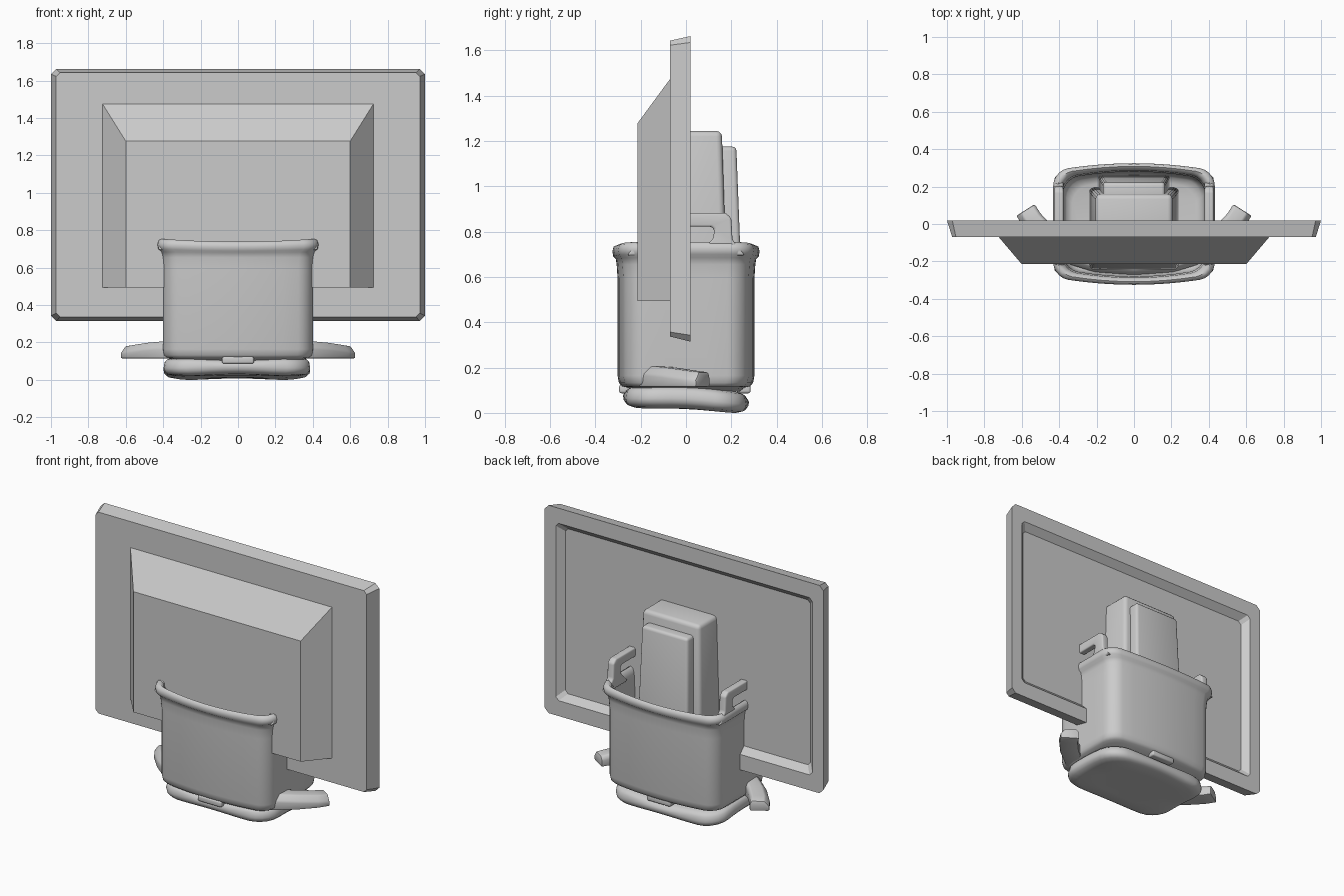
import bpy, bmesh, math
from mathutils import Vector

if "Cube" in bpy.data.objects:
    bpy.data.objects.remove(bpy.data.objects["Cube"])


def make(name, bm, smooth=None, bevel=0.0, segs=3):
    bmesh.ops.recalc_face_normals(bm, faces=bm.faces)
    me = bpy.data.meshes.new(name)
    bm.to_mesh(me)
    bm.free()
    ob = bpy.data.objects.new(name, me)
    bpy.context.collection.objects.link(ob)
    bpy.context.view_layer.objects.active = ob
    bpy.ops.object.select_all(action='DESELECT')
    ob.select_set(True)
    if bevel:
        m = ob.modifiers.new("bevel", 'BEVEL')
        m.width, m.segments, m.limit_method = bevel, segs, 'ANGLE'
        bpy.ops.object.modifier_apply(modifier=m.name)
    if smooth:
        bpy.ops.object.shade_smooth_by_angle(angle=math.radians(smooth))
    return ob


def loft(name, rings, **kw):
    """Skin a list of equal-length closed rings and cap both ends."""
    bm = bmesh.new()
    vs = [[bm.verts.new(p) for p in r] for r in rings]
    n = len(vs[0])
    for a, b in zip(vs, vs[1:]):
        for i in range(n):
            j = (i + 1) % n
            bm.faces.new((a[i], a[j], b[j], b[i]))
    bm.faces.new(vs[0])
    bm.faces.new(vs[-1])
    return make(name, bm, **kw)


def rect_y(x, z0, z1, y, c=0.0):
    """Rectangle in the xz plane with chamfered corners."""
    if not c:
        return [(-x, y, z0), (x, y, z0), (x, y, z1), (-x, y, z1)]
    return [(-x + c, y, z0), (x - c, y, z0), (x, y, z0 + c), (x, y, z1 - c),
            (x - c, y, z1), (-x + c, y, z1), (-x, y, z1 - c), (-x, y, z0 + c)]


def rect_z(x, y0, y1, z):
    return [(-x, y0, z), (x, y0, z), (x, y1, z), (-x, y1, z)]


def oval(hx, hy, z, r=0.08, bulge=0.04, dip=0.0):
    """Rounded rectangle whose long sides bow outward by bulge."""
    flat = hy - bulge
    r = min(r, flat * 0.9)
    pts = []
    for sx, sy, a0 in ((1, 1, 0), (-1, 1, 90), (-1, -1, 180), (1, -1, 270)):
        for k in range(6):
            a = math.radians(a0 + 18 * k)
            pts.append((sx * (hx - r) + r * math.cos(a), sy * (flat - r) + r * math.sin(a)))
        if a0 in (0, 180):      # long side
            pts += [(sx * (hx - r) * t, sy * flat) for t in (0.75, 0.5, 0.25, 0, -0.25, -0.5, -0.75)]
        else:                   # short side
            pts += [(sx * hx, sy * (flat - r) * t) for t in (0.5, 0, -0.5)]
    out = []
    for x, y in pts:
        f = 1 - (x / hx) ** 2
        out.append((x, y + bulge * f * y / flat, z - dip * f))
    return out


# Display panel: tapered slab with chamfered corners and a recessed screen
loft("display_panel", [
    rect_y(0.972, 0.342, 1.648, -0.07, 0.02),
    rect_y(1.0, 0.32, 1.668, 0.02, 0.028),
    rect_y(0.92, 0.42, 1.57, 0.02, 0.02),
    rect_y(0.88, 0.46, 1.53, -0.02, 0.02)])

# Housing on the other face of the panel, flat underneath
loft("display_housing", [
    rect_y(0.725, 0.5, 1.482, -0.068),
    rect_y(0.60, 0.5, 1.282, -0.215)])

# Stand column with a raised cover plate
loft("stand_column", [rect_z(0.24, -0.25, 0.195, 0.13), rect_z(0.205, -0.13, 0.158, 1.25)],
     bevel=0.025, smooth=35)
loft("column_cover", [rect_z(0.19, 0.13, 0.262, 0.15), rect_z(0.165, 0.12, 0.222, 1.18)],
     bevel=0.018, smooth=35)

# Crescent foot of the stand, ends swept back
half = [Vector(p) for p in ((0, -0.215), (0.2, -0.20), (0.35, -0.155), (0.47, -0.06),
                            (0.545, 0.02), (0.58, 0.075))]
path = [Vector((-p.x, p.y)) for p in half[:0:-1]] + half
rings = []
for i, p in enumerate(path):
    t = (path[min(i + 1, len(path) - 1)] - path[max(i - 1, 0)]).normalized()
    n = Vector((t.y, -t.x))     # points to the outside of the arc
    top = 0.215 - 0.03 * max(0, (abs(p.x) - 0.35) / 0.23) ** 1.5
    ring = []
    for s, z in ((-0.058, 0.12), (0.058, 0.12), (0.058, top - 0.035), (0.03, top), (-0.045, top),
                 (-0.058, top - 0.02)):
        q = p + n * s
        ring.append((q.x, q.y, z))
    rings.append(ring)
loft("stand_foot", rings, bevel=0.008, segs=2, smooth=35)

# Basket: outer wall, rolled rim, inner wall and floor
loft("basket", [
    oval(0.33, 0.24, 0.10), oval(0.36, 0.262, 0.118), oval(0.385, 0.283, 0.122),
    oval(0.398, 0.296, 0.138), oval(0.402, 0.302, 0.17),
    oval(0.402, 0.302, 0.60), oval(0.406, 0.306, 0.66), oval(0.412, 0.310, 0.69, dip=0.005),
    oval(0.428, 0.321, 0.705, dip=0.01), oval(0.432, 0.325, 0.73, dip=0.012),
    oval(0.425, 0.320, 0.752, dip=0.014), oval(0.41, 0.308, 0.76, dip=0.016),
    oval(0.395, 0.297, 0.75, dip=0.014), oval(0.386, 0.287, 0.72),
    oval(0.38, 0.28, 0.60), oval(0.375, 0.275, 0.19),
    oval(0.36, 0.26, 0.16), oval(0.33, 0.23, 0.15)], smooth=50)

# Two arched handles rising from the short sides of the basket
side = [(0.26, 0.70), (0.205, 0.77), (0.20, 0.865), (0.175, 0.888)]
inner = [(0.11, 0.828), (0.125, 0.815), (0.12, 0.775), (0.06, 0.74), (0.05, 0.70)]
for name, s in (("handle_right", 1), ("handle_left", -1)):
    outer_line = side + [(-y, z) for y, z in side[::-1]]
    inner_line = [(-y, z) for y, z in inner[::-1]] + inner
    prof = outer_line + inner_line
    bm = bmesh.new()
    # built as strips between the outer and inner outlines
    pairs = [(0, 4), (1, 2), (2, 1), (3, 0)]
    chain = [(side[a], inner[b]) for a, b in pairs]
    chain += [((-o[0], o[1]), (-i[0], i[1])) for o, i in chain[::-1]]
    secs = [[bm.verts.new((s * x, p[0], p[1])) for x, p in
             ((0.425, o), (0.425, i), (0.378, i), (0.378, o))] for o, i in chain]
    for a, b in zip(secs, secs[1:]):
        for k in range(4):
            bm.faces.new((a[k], a[(k + 1) % 4], b[(k + 1) % 4], b[k]))
    bm.faces.new(secs[0])
    bm.faces.new(secs[-1])
    make(name, bm, bevel=0.012, segs=3, smooth=40)

# Soft cushion under the basket, slightly uneven and sagging to the back
prof = [(0.60, 0.0), (0.85, 0.004), (0.95, 0.014), (0.99, 0.03), (1.0, 0.048),
        (0.985, 0.068), (0.95, 0.082), (0.88, 0.09), (0.6, 0.092)]
rings = []
for f, z in prof:
    ring = oval(0.392 * f, 0.278 * f, z, r=0.12, bulge=0.03)
    rings.append([(x - 0.006, y, w + 0.02 - 0.05 * y + 0.006 * math.cos(9 * x)
                   * (1 if w < 0.05 else -1) + 0.006 * math.cos(11 * y)) for x, y, w in ring])
loft("cushion", rings, smooth=60)

# Small tab where the cushion meets the basket
for name, y in (("front_tab", -0.265), ("back_tab", 0.255)):
    loft(name, [rect_z(0.085, y - 0.03, y + 0.03, 0.092), rect_z(0.085, y - 0.03, y + 0.03, 0.13)],
         bevel=0.01, smooth=35)

# Rest the whole model on the ground
low = min((o.matrix_world @ v.co).z for o in bpy.data.objects for v in o.data.vertices)
for o in bpy.data.objects:
    o.location.z -= low
